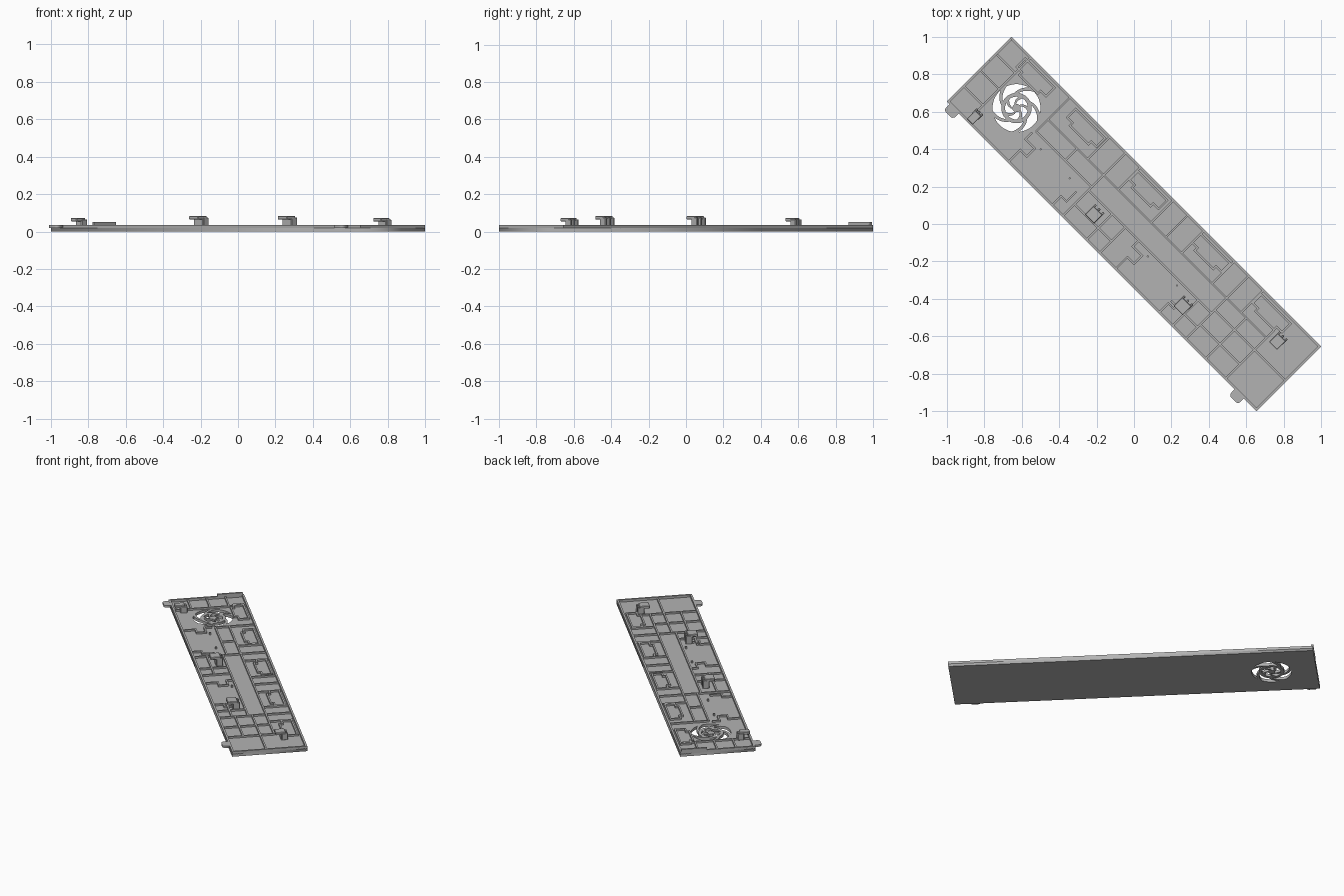
import bpy, bmesh, math
from mathutils import Matrix

if "Cube" in bpy.data.objects:
    bpy.data.objects.remove(bpy.data.objects["Cube"], do_unlink=True)

grey = bpy.data.materials.new("plain grey")
grey.use_nodes = True
colour = (0.45, 0.45, 0.45, 1)
grey.diffuse_color = colour
grey.node_tree.nodes["Principled BSDF"].inputs["Base Color"].default_value = colour

# The panel is laid out along u (length) and v (width), then turned diagonally
TURN = Matrix.Rotation(math.radians(-45), 4, "Z")
U, V = 1.17, 0.244
FLOOR, RIB, RIM = 0.019, 0.031, 0.035
T = 0.011


def add_boxes(name, boxes):
    """Boxes given as (u0, u1, v0, v1, z0, z1), joined in one object."""
    bm = bmesh.new()
    for u0, u1, v0, v1, z0, z1 in boxes:
        m = Matrix.Translation(((u0 + u1) / 2, (v0 + v1) / 2, (z0 + z1) / 2))
        bmesh.ops.create_cube(bm, size=1, matrix=m @ Matrix.Diagonal((u1 - u0, v1 - v0, z1 - z0, 1)))
    mesh = bpy.data.meshes.new(name)
    bm.to_mesh(mesh)
    bm.free()
    mesh.materials.append(grey)
    ob = bpy.data.objects.new(name, mesh)
    bpy.context.collection.objects.link(ob)
    ob.matrix_world = TURN
    return ob


def add_plate(name, outlines, z0, z1):
    """Flat plate from closed outlines; inner outlines become holes."""
    curve = bpy.data.curves.new(name, "CURVE")
    curve.dimensions = "2D"
    curve.fill_mode = "BOTH"
    curve.extrude = (z1 - z0) / 2
    for pts in outlines:
        s = curve.splines.new("POLY")
        s.points.add(len(pts) - 1)
        for p, (u, v) in zip(s.points, pts):
            p.co = (u, v, 0, 1)
        s.use_cyclic_u = True
    curve.materials.append(grey)
    ob = bpy.data.objects.new(name, curve)
    bpy.context.collection.objects.link(ob)
    ob.matrix_world = TURN @ Matrix.Translation((0, 0, (z0 + z1) / 2))
    bpy.ops.object.select_all(action="DESELECT")
    ob.select_set(True)
    bpy.context.view_layer.objects.active = ob
    bpy.ops.object.convert(target="MESH")


def rib_u(u0, u1, v, top=RIB):
    return (u0, u1, v - T / 2, v + T / 2, FLOOR - 0.002, top)


def rib_v(u, v0, v1, top=RIB):
    return (u - T / 2, u + T / 2, v0, v1, FLOOR - 0.002, top)


def rib_path(pts):
    """Right-angled chain of ribs."""
    out = []
    for (a, b), (c, d) in zip(pts, pts[1:]):
        if abs(b - d) < 1e-6:
            out.append(rib_u(min(a, c) - T / 2, max(a, c) + T / 2, b))
        else:
            out.append(rib_v(a, min(b, d) - T / 2, max(b, d) + T / 2))
    return out


# Swirled vent openings
FU, FV = -0.882, -0.006


def swirl_hole(start, sweep, r0, r1, twist, n=8):
    def pt(r, a):
        a = math.radians(a + twist * (r - r0) / (r1 - r0))
        return FU + r * math.cos(a), FV + r * math.sin(a)
    steps = [i / n for i in range(n + 1)]
    inner = [pt(r0, start + sweep * t) for t in steps]
    far = [pt(r0 + (r1 - r0) * t, start + sweep) for t in steps[1:]]
    outer = [pt(r1, start + sweep * (1 - t)) for t in steps[1:]]
    near = [pt(r0 + (r1 - r0) * (1 - t), start) for t in steps[1:-1]]
    return inner + far + outer + near


holes = []
for i in range(5):
    holes.append(swirl_hole(72 * i, 55, 0.081, 0.128, -40))
    holes.append(swirl_hole(72 * i + 20, 50, 0.022, 0.061, -40))
add_plate("floor_plate", [[(-U, -V), (U, -V), (U, V), (-U, V)]] + holes, 0, FLOOR)

# Raised rim around the panel
W = 0.013
add_boxes("rim", [
    (-U, U, V - W, V, FLOOR - 0.002, RIM), (-U, U, -V, -V + W, FLOOR - 0.002, RIM),
    (-U, -U + W, -V, V, FLOOR - 0.002, RIM), (U - W, U, -V, V, FLOOR - 0.002, RIM)])

# Stiffening ribs: long runs, then cross runs
EDGE = V - W
ribs = [rib_u(-U, -1.02, v) for v in (-0.122, 0, 0.122)]
ribs += [rib_u(-0.72, 0.93, 0.07), rib_u(-0.3, 0.63, -0.045),
         rib_u(-0.72, -0.3, -0.02), rib_u(0.63, U, -0.02), rib_u(0.63, 0.93, -0.13),
         rib_u(-0.3, -0.02, -0.15), rib_u(0.43, 0.63, -0.15)]
ribs += [rib_v(-1.02, -EDGE, EDGE), rib_v(-0.72, -0.02, EDGE),
         rib_v(-0.3, -EDGE, EDGE), rib_v(0.63, -EDGE, EDGE), rib_v(0.93, -EDGE, 0.13)]
ribs += [rib_v(u, 0.07, EDGE) for u in (-0.42, -0.19, 0.06, 0.17, 0.29, 0.52, 0.74)]
ribs += [rib_v(u, -EDGE, -0.045) for u in (-0.12, -0.02, 0.53)]
ribs += [rib_v(u, -EDGE, 0.07) for u in (0.78,)] + [rib_v(-0.5, -0.02, 0.07)]
add_boxes("ribs", ribs)

# Stepped pockets along the rear edge
pockets = []
for u in (-0.926, -0.544, -0.074, 0.4, 0.858):
    pockets += rib_path([(u - 0.11, 0.215), (u + 0.11, 0.215), (u + 0.11, 0.15), (u + 0.07, 0.15),
                         (u + 0.07, 0.13), (u - 0.07, 0.13), (u - 0.07, 0.15), (u - 0.11, 0.15),
                         (u - 0.11, 0.215)])
add_boxes("rear_pockets", pockets)

# Stepped bays along the front edge
bays = []
for u in (-0.71, 0.1):
    bays += rib_path([(u, -EDGE), (u, -0.15), (u + 0.05, -0.15), (u + 0.05, -0.09),
                      (u - 0.02, -0.09), (u - 0.02, -0.045)])
    bays += rib_path([(u + 0.33, -EDGE), (u + 0.33, -0.17), (u + 0.37, -0.17), (u + 0.37, -0.1)])
    for pu, pv in ((u + 0.07, -0.075), (u + 0.29, -0.075)):
        bays.append((pu, pu + 0.01, pv, pv + 0.01, FLOOR - 0.002, RIM))
add_boxes("front_bays", bays)

# Hooked clips: three fins carrying an overhanging head
for i, (u, v, w, top) in enumerate([(-1.007, -0.185, 0.045, 0.073), (-0.187, -0.1, 0.07, 0.084),
                                    (0.494, -0.11, 0.07, 0.084), (0.986, 0.115, 0.06, 0.073)]):
    fins = [(u + k * w * 0.42 - 0.006, u + k * w * 0.42 + 0.006, v - 0.01, v + 0.03,
             FLOOR - 0.002, top - 0.008) for k in (-1, 0, 1)]
    parts = fins + [(u - w / 2, u + w / 2, v - 0.014, v + 0.012, FLOOR - 0.002, top - 0.01),
                    (u - w / 2, u + w / 2, v - 0.05, v + 0.016, top - 0.019, top)]
    clip = add_boxes("clip_%d" % (i + 1), parts)
    bev = clip.modifiers.new("soft edges", "BEVEL")
    bev.width = 0.003
    bev.segments = 1

# Raised lip on the short end
add_boxes("end_lip", [(-U, -U + 0.013, 0.07, 0.235, RIM - 0.003, 0.05)])

# Rounded locating tabs on the front edge
for name, u in (("tab_a", -1.115), ("tab_b", 1.04)):
    r = 0.02
    arc = [(math.cos(math.radians(180 + 15 * k)), math.sin(math.radians(180 + 15 * k))) for k in range(13)]
    pts = [(u + c * r + (0.015 if c > 0 else -0.015), -V - 0.025 + s * r) for c, s in arc]
    add_plate(name, [[(u - 0.035, -V + 0.005)] + pts + [(u + 0.035, -V + 0.005)]], 0.02, RIM - 0.001)
